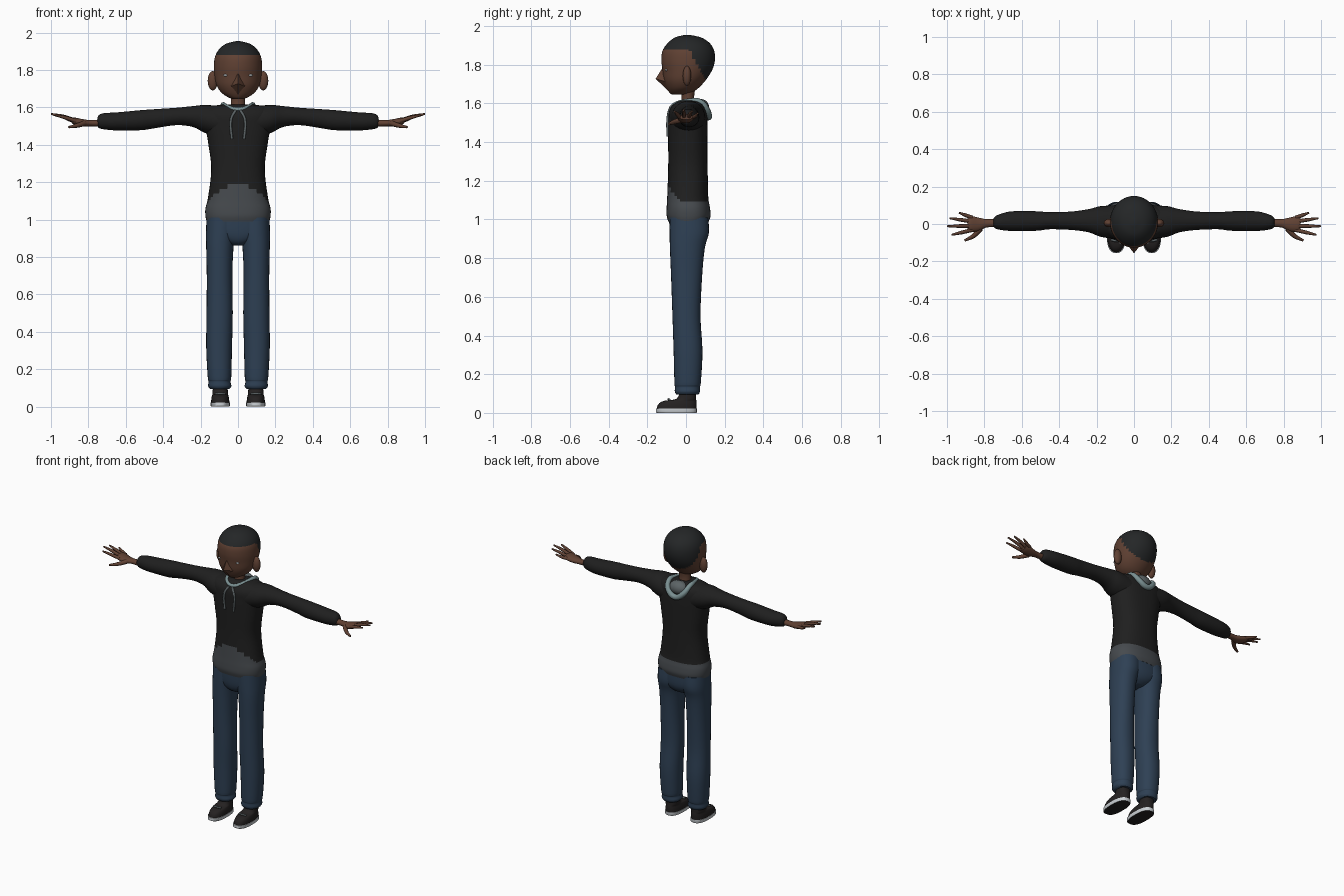
import bpy, bmesh, math
from mathutils import Vector

if "Cube" in bpy.data.objects:
    bpy.data.objects.remove(bpy.data.objects["Cube"])


def material(name, rgb):
    m = bpy.data.materials.new(name)
    lin = [((c / 255 + 0.055) / 1.055) ** 2.4 if c > 10 else c / 255 / 12.92 for c in rgb]
    m.diffuse_color = (*lin, 1)
    m.use_nodes = True
    m.node_tree.nodes["Principled BSDF"].inputs["Base Color"].default_value = m.diffuse_color
    return m


SKIN = material("brown skin", (96, 65, 51))
HAIR = material("dark hair", (36, 38, 39))
BLACK = material("black cloth", (31, 31, 31))
GREY = material("grey hem", (70, 74, 78))
DENIM = material("blue denim", (46, 64, 84))
TEAL = material("pale hood lining", (122, 144, 146))
STRING = material("grey cord", (92, 100, 102))
WHITE = material("white rubber", (205, 210, 214))
SHOE = material("shoe black", (36, 33, 33))


def finish(name, bm, mats, rule=None, angle=50):
    bmesh.ops.recalc_face_normals(bm, faces=bm.faces)
    bm.normal_update()
    if rule:
        for f in bm.faces:
            f.material_index = rule(f.calc_center_median(), f.normal)
    me = bpy.data.meshes.new(name)
    bm.to_mesh(me)
    bm.free()
    for m in mats:
        me.materials.append(m)
    ob = bpy.data.objects.new(name, me)
    bpy.context.collection.objects.link(ob)
    bpy.context.view_layer.objects.active = ob
    ob.select_set(True)
    bpy.ops.object.shade_smooth_by_angle(angle=math.radians(angle))
    ob.select_set(False)
    return ob


def smooth_rings(rings, n):
    """Catmull-Rom interpolation between the key cross-sections."""
    out = []
    for i in range(len(rings) - 1):
        p = [rings[max(0, min(len(rings) - 1, i + k))] for k in (-1, 0, 1, 2)]
        for j in range(n):
            t = j / n
            out.append([b + 0.5 * t * (c - a + t * (2 * a - 5 * b + 4 * c - d + t * (3 * (b - c) + d - a)))
                        for a, b, c, d in zip(*p)])
    return out + [rings[-1]]


def loft(name, rings, mats, axis="z", n=4, seg=28, power=2.0, flip=1, rule=None):
    """Rings are (position, a0, a1, b0, b1): extents across the axis."""
    bm = bmesh.new()
    loops = []
    for t, a0, a1, b0, b1 in smooth_rings(rings, n):
        loop = []
        for k in range(seg):
            c, s = math.cos(math.tau * k / seg), math.sin(math.tau * k / seg)
            a = (a0 + a1) / 2 + (a1 - a0) / 2 * math.copysign(abs(c) ** (2 / power), c)
            b = (b0 + b1) / 2 + (b1 - b0) / 2 * math.copysign(abs(s) ** (2 / power), s)
            co = (a, b, t) if axis == "z" else (t, a, b)
            loop.append(bm.verts.new((co[0] * flip, co[1], co[2])))
        loops.append(loop)
    for p, q in zip(loops, loops[1:]):
        for k in range(seg):
            bm.faces.new((p[k], p[(k + 1) % seg], q[(k + 1) % seg], q[k]))
    bm.faces.new(loops[0])
    bm.faces.new(loops[-1])
    return finish(name, bm, mats, rule)


def sphere(name, loc, size, mat):
    bm = bmesh.new()
    bmesh.ops.create_uvsphere(bm, u_segments=16, v_segments=10, radius=1)
    for v in bm.verts:
        v.co = Vector([c * s + l for c, s, l in zip(v.co, size, loc)])
    return finish(name, bm, [mat])


def tube(name, pts, radii, mat, flip=1, closed=False):
    cu = bpy.data.curves.new(name, "CURVE")
    cu.dimensions = "3D"
    cu.bevel_depth = 1
    cu.bevel_resolution = 2
    cu.use_fill_caps = True
    cu.resolution_u = 5
    sp = cu.splines.new("BEZIER")
    sp.bezier_points.add(len(pts) - 1)
    sp.use_cyclic_u = closed
    for bp, p, r in zip(sp.bezier_points, pts, radii):
        bp.co = (p[0] * flip, p[1], p[2])
        bp.radius = r
        bp.handle_left_type = bp.handle_right_type = "AUTO"
    cu.materials.append(mat)
    ob = bpy.data.objects.new(name, cu)
    bpy.context.collection.objects.link(ob)
    bpy.context.view_layer.objects.active = ob
    ob.select_set(True)
    bpy.ops.object.convert(target="MESH")
    bpy.context.object.select_set(False)


def sym(rows):
    return [(z, -r, r, f, b) for z, r, f, b in rows]


# Head, with the hair coloured above a sloping hairline
def hair_rule(c, n):
    line = 1.878 - 1.75 * max(0, c.y - 0.015)
    return 1 if c.z > line else 0


loft("head", sym([(1.645, .03, -.072, .0), (1.655, .055, -.085, .03), (1.68, .09, -.10, .065),
                  (1.72, .115, -.115, .102), (1.77, .126, -.121, .134), (1.82, .129, -.127, .149),
                  (1.87, .123, -.122, .146), (1.91, .102, -.096, .124), (1.94, .064, -.058, .08),
                  (1.954, .012, -.008, .02)]), [SKIN, HAIR], n=5, seg=44, rule=hair_rule)
loft("neck", sym([(1.57, .042, -.03, .05), (1.63, .038, -.022, .042), (1.69, .04, -.03, .05)]), [SKIN])

# Nose and muzzle wedge
bm = bmesh.new()
top, tip, low, left, right, back = [bm.verts.new(p) for p in (
    (0, -.118, 1.79), (0, -.157, 1.727), (0, -.078, 1.652),
    (-.045, -.098, 1.71), (.045, -.098, 1.71), (0, -.06, 1.72))]
for side in (left, right):
    for a, b in ((top, tip), (tip, low), (low, back), (back, top)):
        bm.faces.new((a, b, side))
finish("nose", bm, [SKIN], angle=35)

# Torso with the grey hem arching up at the front
def hem_rule(c, n):
    arch = 0.10 * max(0, 1 - (c.x / .16) ** 2) if c.y < 0 else 0
    return 1 if c.z < 1.095 + arch else 0


loft("sweater", sym([(.99, .168, -.092, .118), (1.02, .174, -.10, .127), (1.06, .174, -.10, .124),
                     (1.12, .16, -.097, .115), (1.27, .143, -.092, .112), (1.40, .158, -.092, .112),
                     (1.50, .175, -.092, .112), (1.56, .185, -.088, .107), (1.595, .17, -.066, .09),
                     (1.612, .11, -.04, .065), (1.615, .06, -.03, .05)]),
     [BLACK, GREY], n=6, seg=40, power=2.4, rule=hem_rule)

# Hips joining the trouser legs
loft("trouser_hips", sym([(.862, .04, -.045, .06), (.885, .085, -.07, .095), (.93, .155, -.083, .115),
                          (1.01, .167, -.088, .117)]), [DENIM], power=2.4)

# Hood: folded rim, lining and drawstrings
rim = [(0, -.066, 1.588), (.05, -.045, 1.6), (.073, .015, 1.612), (.078, .07, 1.608), (.058, .108, 1.565),
       (0, .116, 1.53), (-.058, .108, 1.565), (-.078, .07, 1.608), (-.073, .015, 1.612), (-.05, -.045, 1.6)]
tube("hood_rim", rim, [.011, .012, .013, .016, .018, .019, .018, .016, .013, .012], TEAL, closed=True)
sphere("hood_lining", (0, .075, 1.578), (.065, .045, .045), STRING)

for s, side in ((1, "left"), (-1, "right")):
    tube(side + "_drawstring", [(.012, -.078, 1.585), (.036, -.092, 1.54), (.033, -.095, 1.43)],
         [.007] * 3, STRING, s)
    sphere(side + "_ear", (s * .135, .005, 1.742), (.027, .022, .052), SKIN)
    sphere(side + "_eye", (s * .066, -.102, 1.772), (.014, .006, .006), WHITE)

    # Sleeve and arm
    loft(side + "_sleeve", [(.10, -.08, .10, 1.44, 1.608), (.18, -.068, .095, 1.465, 1.613),
                            (.24, -.045, .08, 1.495, 1.607), (.33, -.032, .067, 1.505, 1.598),
                            (.45, -.028, .063, 1.488, 1.59), (.52, -.036, .068, 1.478, 1.585),
                            (.65, -.037, .068, 1.477, 1.573), (.71, -.032, .055, 1.482, 1.57),
                            (.74, -.024, .042, 1.488, 1.562), (.752, -.012, .028, 1.50, 1.545)],
         [BLACK], axis="x", flip=s)
    # Hand, fingers and thumb
    loft(side + "_palm", [(.74, -.016, .026, 1.497, 1.535), (.79, -.019, .026, 1.499, 1.532),
                          (.83, -.038, .034, 1.498, 1.537), (.87, -.042, .042, 1.506, 1.545),
                          (.89, -.034, .036, 1.516, 1.543)], [SKIN], axis="x", flip=s, seg=16)
    for i, (y0, x1, y1, z1) in enumerate(((.034, .935, .06, 1.548), (.013, .985, .031, 1.56),
                                          (-.01, 1.0, -.012, 1.565), (-.032, .975, -.058, 1.558))):
        tube(f"{side}_finger_{i + 1}", [(.865, y0, 1.527), ((.865 + x1) / 2, (y0 + y1) / 2, z1 - .014),
                                        (x1, y1, z1)], [.011, .010, .005], SKIN, s)
    tube(side + "_thumb", [(.82, -.025, 1.515), (.86, -.065, 1.503), (.905, -.088, 1.494)],
         [.015, .012, .006], SKIN, s)

    # Trouser leg with a gathered cuff
    loft(side + "_trouser_leg", [(.095, .045, .15, -.05, .065), (.11, .035, .16, -.058, .072),
                                 (.135, .041, .157, -.057, .072), (.16, .036, .162, -.06, .077),
                                 (.32, .032, .17, -.064, .085), (.50, .028, .168, -.07, .075),
                                 (.70, .03, .167, -.077, .083), (.85, .024, .17, -.083, .097),
                                 (.93, .01, .171, -.085, .118), (1.01, .0, .168, -.085, .115)],
         [DENIM], flip=s, power=2.2)

    # Shoe: white sole with a black tread, upper and ankle
    loft(side + "_sole", [(0, .046, .144, -.152, .054), (.003, .044, .146, -.156, .056),
                          (.022, .044, .146, -.156, .056)], [WHITE, SHOE], n=1, power=2.6, flip=s,
         rule=lambda c, n: 1 if n.z < -.9 else 0)
    loft(side + "_shoe_upper", [(.02, .046, .144, -.152, .054), (.045, .048, .142, -.143, .055),
                                (.062, .052, .138, -.115, .054), (.073, .054, .136, -.05, .052),
                                (.115, .056, .134, -.03, .05)], [SHOE], power=2.4, flip=s)
    tube(side + "_lace", [(.068, -.085, .068), (.095, -.09, .07), (.122, -.085, .068)], [.006] * 3, STRING, s)
